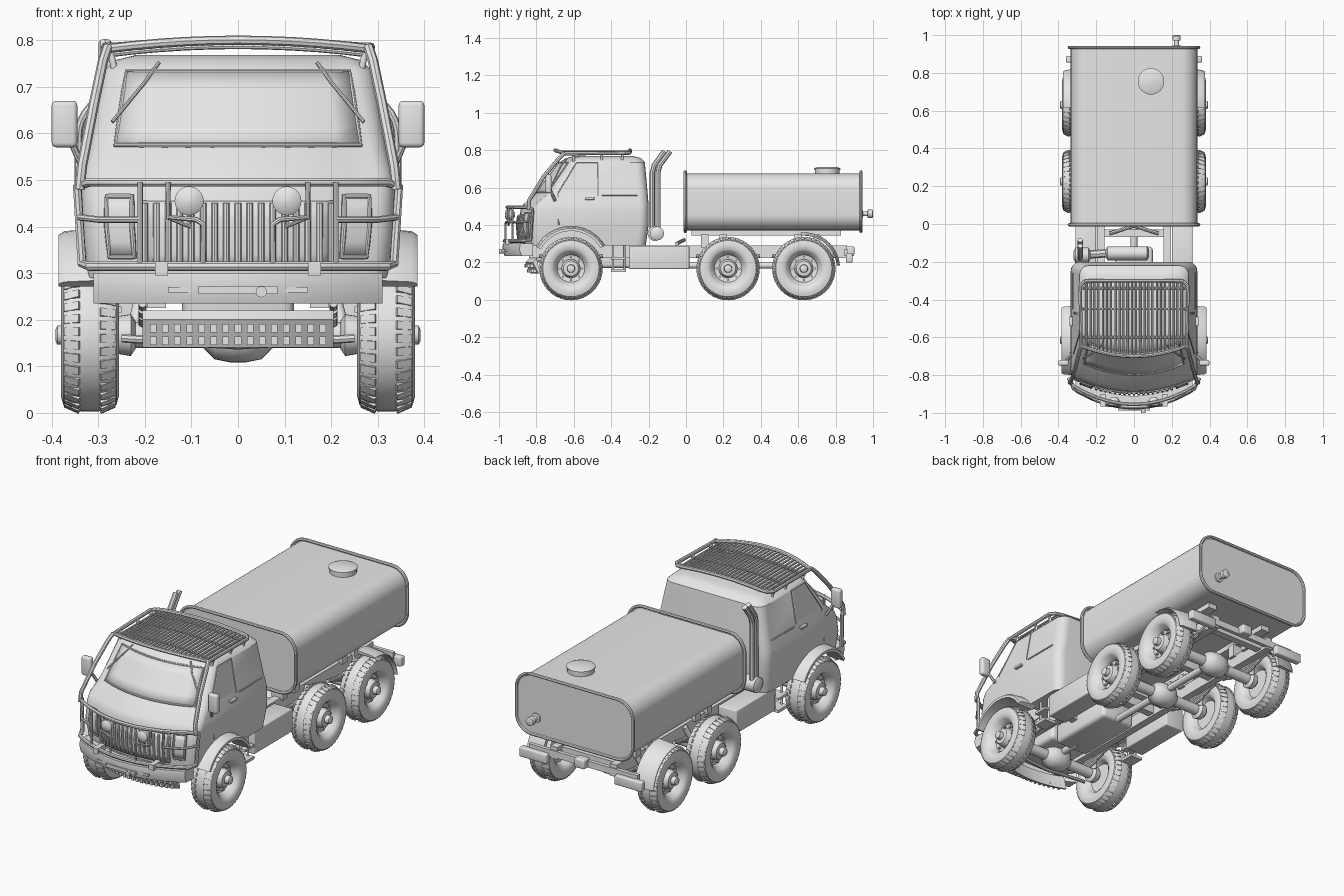
import bpy, bmesh, math
from mathutils import Vector, Matrix

if "Cube" in bpy.data.objects:
    bpy.data.objects.remove(bpy.data.objects["Cube"])

grey = bpy.data.materials.new("plain_grey")
grey.diffuse_color = (0.8, 0.8, 0.8, 1)
grey.use_nodes = True
grey.node_tree.nodes["Principled BSDF"].inputs["Base Color"].default_value = grey.diffuse_color
pi = math.pi


def finish(name, mesh, mirror=False):
    mesh.materials.clear()
    mesh.materials.append(grey)
    ob = bpy.data.objects.new(name, mesh)
    bpy.context.collection.objects.link(ob)
    if mirror:
        ob.modifiers.new("mirror", 'MIRROR')
    return ob


def from_bm(name, bm, mirror=False):
    bmesh.ops.recalc_face_normals(bm, faces=bm.faces[:])
    me = bpy.data.meshes.new(name)
    bm.to_mesh(me)
    bm.free()
    return finish(name, me, mirror)


def box(name, x, y, z, mirror=False, bevel=0.0):
    bm = bmesh.new()
    bmesh.ops.create_cube(bm, size=1)
    for v in bm.verts:
        v.co = [a[0] + (c + .5) * (a[1] - a[0]) for a, c in zip((x, y, z), v.co)]
    if bevel:
        bmesh.ops.bevel(bm, geom=bm.edges[:], offset=bevel, segments=3, profile=.5, affect='EDGES')
    return from_bm(name, bm, mirror)


def loft(name, rings, mirror=False, cap=True, closed=True):
    bm = bmesh.new()
    vs = [[bm.verts.new(p) for p in r] for r in rings]
    n = len(rings[0])
    for a, b in zip(vs, vs[1:]):
        for i in range(n if closed else n - 1):
            j = (i + 1) % n
            bm.faces.new((a[i], a[j], b[j], b[i]))
    if cap:
        bm.faces.new(vs[0][::-1])
        bm.faces.new(vs[-1])
    return from_bm(name, bm, mirror)


def lathe(name, prof, axis, org, mirror=False, seg=32):
    # profile rows are (distance along axis, radius)
    q = Vector((0, 0, 1)).rotation_difference(Vector(axis))
    rings = [[Vector(org) + q @ Vector((max(r, .0005) * math.cos(2 * pi * i / seg),
              max(r, .0005) * math.sin(2 * pi * i / seg), a)) for i in range(seg)] for a, r in prof]
    return loft(name, rings, mirror)


def cyl(name, p, q, r, mirror=False, seg=24):
    d = Vector(q) - Vector(p)
    return lathe(name, [(0, r), (d.length, r)], d, p, mirror, seg)


def tube(name, pts, r, mirror=False, cyclic=False, smooth=False):
    cu = bpy.data.curves.new(name, 'CURVE')
    cu.dimensions = '3D'
    cu.bevel_depth, cu.bevel_resolution, cu.use_fill_caps = r, 2, True
    sp = cu.splines.new('NURBS' if smooth else 'POLY')
    sp.points.add(len(pts) - 1)
    for p, c in zip(sp.points, pts):
        p.co = (*c, 1)
    sp.use_cyclic_u = cyclic
    if smooth:
        sp.order_u, sp.use_endpoint_u, sp.resolution_u = 3, not cyclic, 6
    tmp = bpy.data.objects.new("tmp", cu)
    bpy.context.collection.objects.link(tmp)
    me = bpy.data.meshes.new_from_object(tmp.evaluated_get(bpy.context.evaluated_depsgraph_get()))
    bpy.data.objects.remove(tmp)
    return finish(name, me, mirror)


# ---- cab shell: plan sections (z, front y, side sweep, rear y, half width)
SEC = [(.29, -.885, .08, -.215, .322), (.40, -.895, .08, -.2, .335), (.48, -.885, .085, -.2, .335),
       (.51, -.87, .085, -.2, .333), (.57, -.80, .085, -.205, .318), (.735, -.675, .07, -.22, .288),
       (.757, -.645, .06, -.24, .265), (.768, -.60, .05, -.28, .22)]


def at(z):
    for a, b in zip(SEC, SEC[1:]):
        if z <= b[0]:
            t = (z - a[0]) / (b[0] - a[0])
            return [u + (v - u) * t for u, v in zip(a, b)]
    return SEC[-1]


def front_y(x, z):
    _, yf, d, _, hw = at(z)
    return yf + d * (x / hw) ** 2


def plan(s, r=.05):
    z, yf, d, yr, hw = s
    half = [(t / 6 * (hw - r), yf + d * (t / 6 * (hw - r) / hw) ** 2) for t in range(7)]
    yc = half[-1][1] + r
    half += [(hw - r + r * math.sin(a * pi / 10), yc - r * math.cos(a * pi / 10)) for a in range(1, 6)]
    half += [(hw - r + r * math.cos(a * pi / 10), yr - r + r * math.sin(a * pi / 10)) for a in range(6)]
    return [(x, y, z) for x, y in half] + [(-x, y, z) for x, y in half[:0:-1]]


cab = loft("cab", [plan(s) for s in SEC])
cut = cyl("arch_cutter", (.2, -.615, .18), (.5, -.615, .18), .19, True, 40)
mod = cab.modifiers.new("arches", 'BOOLEAN')
mod.object, mod.solver = cut, 'EXACT'
bpy.context.view_layer.objects.active = cab
bpy.ops.object.modifier_apply(modifier=mod.name)
bpy.data.objects.remove(cut)


def patch(name, z0, z1, x0, x1, off, mirror=False):
    # thin plate following the cab front; x limits are fractions of the half width
    rows = []
    for k in range(5):
        z = z0 + (z1 - z0) * k / 4
        xs = [at(z)[4] * (x0 + (x1 - x0) * i / 10) for i in range(11)]
        rows.append([(x, front_y(x, z) - off, z) for x in xs])
    ob = loft(name, rows, mirror, False, False)
    m = ob.modifiers.new("solid", 'SOLIDIFY')
    m.thickness, m.offset = .006, 0
    return rows


rows = patch("windscreen", .575, .733, -.83, .83, .003)
tube("windscreen_seal", rows[0] + [r[-1] for r in rows[1:]] + rows[-1][-2::-1] + [r[0] for r in rows[3:0:-1]], .005, cyclic=True)
patch("grille_panel", .305, .455, -.62, .62, .004)
rows = patch("headlamp", .335, .465, .68, .84, .01, True)
tube("headlamp_trim", rows[0] + [r[-1] for r in rows[1:]] + rows[-1][-2::-1] + [r[0] for r in rows[3:0:-1]], .006, True, True)
for i in range(17):
    x = -.2 + i * .025
    tube("grille_slat", [(x, front_y(x, z) - .008, z) for z in (.312, .40, .45)], .007)
tube("wiper", [(.17, front_y(.17, .75) - .01, .752), (.2, front_y(.2, .71) - .012, .71), (.27, front_y(.27, .62) - .012, .625)], .004, True)


# ---- door seams, side window, handle
def side(y, z, o=.001):
    return (at(z)[4] + o, y, z)


tube("door_seam", [side(y, z) for y, z in ((-.47, .30), (-.47, .57), (-.47, .735), (-.585, .735), (-.685, .57), (-.68, .40))], .003, True)
win = loft("side_window", [[side(y, z, .002) for y in ys] for z, ys in ((.575, (-.67, -.48)), (.73, (-.58, -.48)))], True, False, False)
tube("body_crease", [side(-.45, .56), side(-.26, .56)], .004, True)
box("door_handle", (.325, .342), (-.54, -.49), (.535, .548), True, .003)

# ---- front fenders and rear mudguards
def arc_strip(name, yc, zc, r0, r1, x0, x1, a0, a1):
    rings = []
    for i in range(17):
        a = math.radians(a0 + (a1 - a0) * i / 16)
        c, s = math.cos(a), math.sin(a)
        rings.append([(x0, yc + r0 * c, zc + r0 * s), (x1, yc + r0 * c, zc + r0 * s),
                      (x1, yc + (r1 - .008) * c, zc + (r1 - .008) * s), (x1 - .012, yc + r1 * c, zc + r1 * s),
                      (x0, yc + (r1 + .008) * c, zc + (r1 + .008) * s)])
    return loft(name, rings, True)


arc_strip("front_fender", -.615, .185, .183, .205, .29, .385, 30, 152)
arc_strip("rear_mudguard", .63, .167, .176, .186, .27, .375, 5, 95)

# ---- bumper, skid grille, bull bar
bow = lambda x: -.97 + .95 * x * x
loft("front_bumper", [[(x, bow(x) + dy, z) for dy, z in ((.0, .235), (-.012, .27), (-.008, .30), (.06, .30), (.06, .235))]
                      for x in [-.31 + i * .031 for i in range(21)]])
box("winch_slot", (-.085, .085), (-.988, -.96), (.255, .272))
cyl("tow_hook", (.05, -1.0, .26), (.05, -.96, .26), .012)
box("bumper_vent", (.1, .15), (-.97, -.94), (.258, .27), True)
loft("skid_plate", [[(x, -.86 + x * x + dy, z) for dy, z in ((0, .20), (.03, .14), (.04, .14), (.02, .22))]
                    for x in [-.205 + i * .041 for i in range(11)]])
for i in range(15):
    x = -.182 + i * .026
    for z, dy in ((.182, .002), (.155, .015)):
        box("skid_tooth", (x - .007, x + .007), (-.866 + x * x + dy, -.84 + x * x + dy), (z - .009, z + .009))
bars = [-.32 + i * .064 for i in range(11)]
top = [(-.345, -.82, .485)] + [(x, bow(x) + .015, .495) for x in bars] + [(.345, -.82, .485)]
low = [(.335, -.83, .32)] + [(x, bow(x), .315) for x in bars[::-1]] + [(-.335, -.83, .32)]
tube("bull_bar", top + low, .01, cyclic=True)
tube("bull_bar_mid", [(.34, -.83, .42), (.30, bow(.30), .415), (.21, bow(.21), .415)], .007, True)
tube("bull_bar_inner", [(.15, bow(.15), .495), (.15, bow(.15), .42), (.09, bow(.09), .415), (.075, bow(.075), .405), (.075, bow(.075), .315)], .006, True)
tube("bull_bar_post", [(.21, bow(.21), .495), (.21, bow(.21), .315)], .006, True)
box("bar_bracket", (.15, .178), (-.965, -.90), (.295, .325), True)
lathe("driving_lamp", [(0, .012), (.012, .025), (.03, .031), (.042, .031), (.05, .02), (.053, 0)], (0, -1, 0), (.105, -.915, .455), True)
tube("lamp_arm", [(.105, -.93, .43), (.105, -.95, .40), (.15, bow(.15), .42)], .005, True)
tube("side_guard_tube", [(.34, -.84, .48), (.335, -.84, .53), (.31, -.76, .66), (.29, -.68, .755), (.28, -.65, .785)], .011, True)

# ---- roof rack
rz = lambda x: .782 + .018 * (1 - (x / .28) ** 2)
ry = lambda x: -.70 + .055 * (x / .28) ** 2
fx = [-.28 + i * .056 for i in range(11)]
tube("rack_frame", [(x, ry(x), rz(x)) for x in fx] + [(.285, -.33, .785), (.265, -.305, .785)]
     + [(x, -.30, rz(x)) for x in fx[-2:0:-1]] + [(-.265, -.305, .785), (-.285, -.33, .785)], .01, cyclic=True)
for i in range(24):
    x = -.253 + i * .022
    tube("rack_slat", [(x, ry(x), rz(x) - .006), (x, -.31, rz(x) - .006)], .0055)
for y in (-.6, -.45, -.34):
    tube("rack_crossbar", [(x, y, rz(x) - .013) for x in fx], .006)
    cyl("rack_foot", (.265, y, .735), (.275, y, .785), .007, True)

# ---- mirrors
box("mirror", (.345, .40), (-.75, -.72), (.57, .67), True, .01)
tube("mirror_arm", [(.36, -.735, .62), (.365, -.73, .60), (.335, -.70, .53)], .008, True)

# ---- exhaust
for y in (-.18, -.15):
    tube("exhaust_stack", [(-.285, y, .35), (-.285, y, .68), (-.285, y + .01, .72), (-.285, y + .065, .795)], .014)
lathe("muffler", [(0, .02), (.01, .037), (.22, .037), (.23, .02)], (1, 0, 0), (-.15, -.155, .355))
tube("exhaust_elbow", [(-.14, -.155, .355), (-.22, -.16, .355), (-.285, -.165, .36)], .022)
lathe("stack_base", [(-.045, .02), (-.035, .04), (.035, .04), (.045, .02)], (1, 0, 0), (-.275, -.165, .355))

# ---- tank
def rrect(y, hw, z0, z1, r):
    out = []
    for k, (sx, zc) in enumerate(((1, z1 - r), (-1, z1 - r), (-1, z0 + r), (1, z0 + r))):
        for i in range(9):
            a = k * pi / 2 + i * pi / 16
            out.append((sx * (hw - r) + r * math.cos(a), y, zc + r * math.sin(a)))
    return out


loft("tank", [rrect(y, .335, .372, .675, .085) for y in (0, .935)])
for y in (-.004, .935):
    tube("tank_rim", rrect(y, .343, .366, .684, .09), .0085, cyclic=True)
lathe("filler_cap", [(0, .066), (.02, .066), (.022, .07), (.03, .07), (.036, .055), (.038, 0)], (0, 0, 1), (.09, .755, .673))
lathe("outlet_nozzle", [(0, .025), (.008, .025), (.01, .013), (.035, .013), (.036, .022), (.06, .022), (.064, .012)], (0, 1, 0), (.225, .936, .46))

# ---- chassis
box("frame_rail", (.155, .195), (-.84, .86), (.225, .29), True)
box("tank_subframe", (.15, .20), (.03, .83), (.345, .375), True)
for y in (.1, .2, .6, .7):
    box("tank_mount", (.14, .21), (y - .02, y + .02), (.28, .35), True)
for y in (-.35, -.05, .05, .42, .8):
    box("cross_member", (-.16, .16), (y - .02, y + .02), (.235, .28))
box("side_locker", (.2, .31), (-.305, .018), (.165, .288), True, .006)
box("side_step", (.25, .32), (-.40, -.32), (.15, .165), True)
box("side_step_upper", (.25, .32), (-.40, -.32), (.215, .228), True)
for y in (-.39, -.33):
    cyl("step_hanger", (.29, y, .15), (.29, y, .29), .006, True)
tube("frame_brace", [(-.13, -.05, .30), (0, -.01, .32), (.13, -.05, .30)], .01)
box("gearbox", (-.1, .1), (-.5, -.12), (.17, .28), bevel=.02)
box("engine_sump", (-.12, .12), (-.8, -.5), (.2, .34), bevel=.02)
box("rear_beam", (-.32, .32), (.845, .865), (.235, .27))
box("rear_lamp_box", (.2, .36), (.855, .89), (.2, .25), True, .006)
box("tow_coupling", (-.03, .03), (.85, .90), (.235, .285), bevel=.008)

# ---- axles, springs and drive shafts
AX = (-.615, .225, .63)
for y in AX:
    cyl("axle_tube", (-.27, y, .167), (.27, y, .167), .028)
    lathe("differential", [(-.075, .03), (-.05, .055), (-.015, .062), (.015, .062), (.05, .055), (.075, .03)], (1, 0, 0), (.0, y, .17))
    lathe("axle_hub", [(0, .03), (.01, .045), (.04, .04), (.05, .03)], (1, 0, 0), (.22, y, .167), True)
    for k in range(3):
        w = .17 - .045 * k
        tube("leaf_spring", [(.205, y - w, .235 - .014 * k), (.205, y, .20 - .012 * k), (.205, y + w, .235 - .014 * k)], .009, True, smooth=True)
    cyl("shock_absorber", (.225, y + .03, .18), (.20, y + .07, .28), .014, True)
for a, b in ((-.55, -.45), (-.13, .17), (.28, .57)):
    cyl("drive_shaft", (0, a, .185), (0, b, .185), .018)
tube("steering_rod", [(-.25, -.69, .16), (0, -.70, .145), (.25, -.69, .16)], .009)

# ---- wheel: tyre and dished rim turned in one piece, plus tread lugs and bolts
half = [(.05, .092), (.059, .105), (.0625, .13), (.057, .15), (.042, .16), (.02, .1635)]
prof = [(-.02, 0), (-.02, .075), (-.04, .085)] + [(-a, r) for a, r in half] + half[::-1] + [
    (.043, .088), (.036, .08), (.018, .073), (.014, .05), (.034, .046), (.045, .04), (.048, .022), (.07, .02), (.074, .012), (.074, 0)]
wheel = lathe("wheel", prof, (1, 0, 0), (0, 0, 0), seg=56)
bm = bmesh.new()
bm.from_mesh(wheel.data)
for i in range(36):
    for s in (-1, 1):
        m = (Matrix.Rotation(2 * pi * (i + .25 * s) / 36, 4, 'X') @ Matrix.Translation((.038 * s, 0, .1585))
             @ Matrix.Rotation(.42 * s, 4, 'Y') @ Matrix.Diagonal((.034, .018, .008, 1)))
        bmesh.ops.create_cube(bm, size=1, matrix=m)
for i in range(8):
    m = Matrix.Rotation(pi * i / 4, 4, 'X') @ Matrix.Translation((.02, 0, .061)) @ Matrix.Rotation(pi / 2, 4, 'Y')
    bmesh.ops.create_cone(bm, cap_ends=True, segments=8, radius1=.006, radius2=.006, depth=.018, matrix=m)
bm.to_mesh(wheel.data)
bm.free()
for y in AX:
    for s in (-1, 1):
        ob = wheel if (y, s) == (AX[0], -1) else finish("wheel", wheel.data)
        ob.location = (.318 * s, y, .167)
        ob.rotation_euler.z = 0 if s > 0 else pi

# ---- shading
bpy.ops.object.select_all(action='SELECT')
bpy.context.view_layer.objects.active = wheel
bpy.ops.object.shade_smooth_by_angle(angle=math.radians(35))
